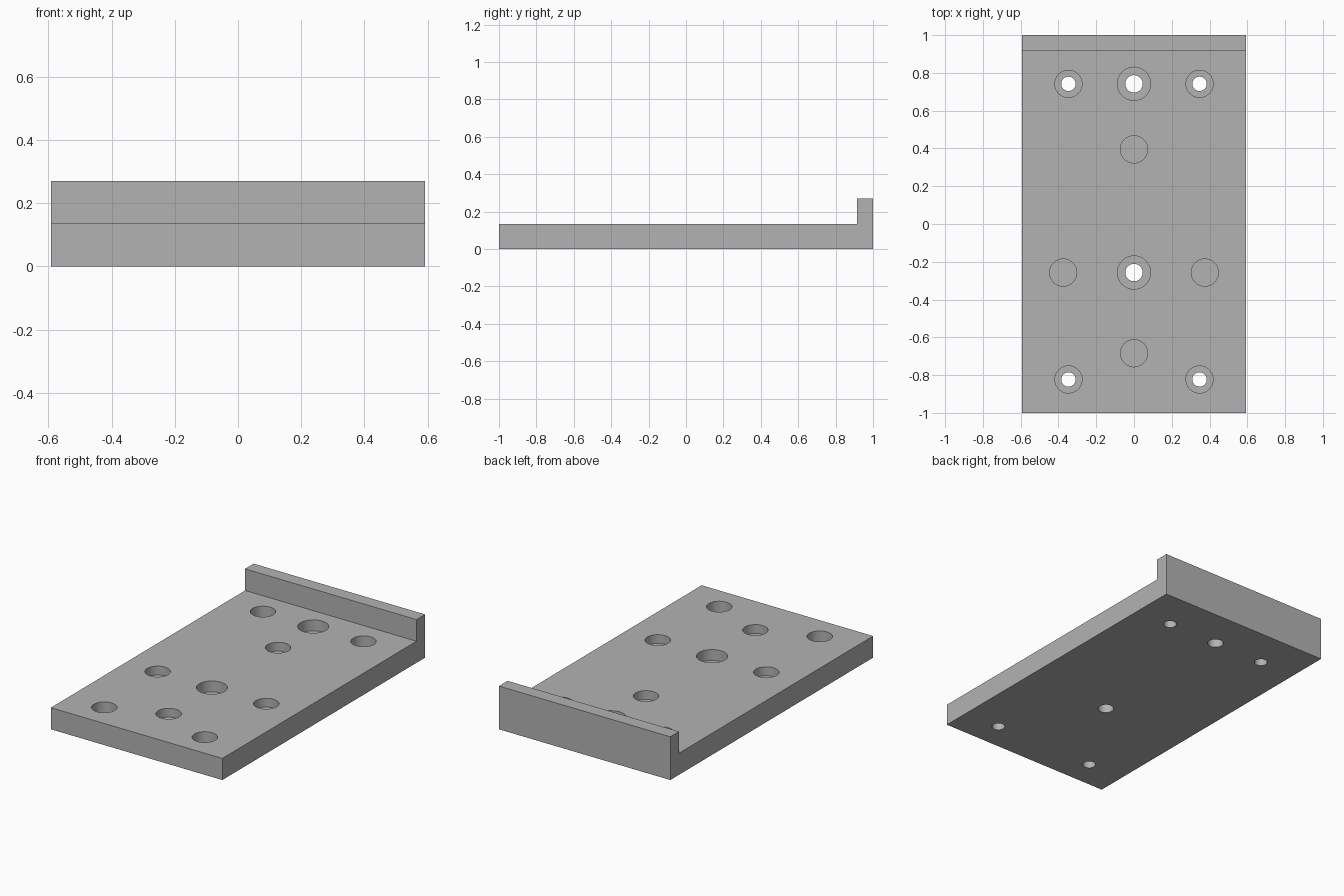
import bpy
import bmesh
from math import radians

cube = bpy.data.objects.get("Cube")
if cube:
    bpy.data.objects.remove(cube, do_unlink=True)

HALF_W, HALF_L = 0.592, 1.0
PLATE, LIP_TOP, LIP_Y = 0.135, 0.27, 0.915

grey = bpy.data.materials.new("plain grey")
grey.use_nodes = True
colour = (0.45, 0.45, 0.45, 1)
grey.diffuse_color = colour
grey.node_tree.nodes["Principled BSDF"].inputs["Base Color"].default_value = colour

# L-shaped side profile, extruded across the width
profile = [(-HALF_L, 0), (HALF_L, 0), (HALF_L, LIP_TOP),
           (LIP_Y, LIP_TOP), (LIP_Y, PLATE), (-HALF_L, PLATE)]
bm = bmesh.new()
side = bm.faces.new([bm.verts.new((-HALF_W, y, z)) for y, z in profile])
ext = bmesh.ops.extrude_face_region(bm, geom=[side])
moved = [v for v in ext["geom"] if isinstance(v, bmesh.types.BMVert)]
bmesh.ops.translate(bm, verts=moved, vec=(2 * HALF_W, 0, 0))
bmesh.ops.recalc_face_normals(bm, faces=bm.faces)
mesh = bpy.data.meshes.new("mounting_plate")
bm.to_mesh(mesh)
bm.free()
mesh.materials.append(grey)
plate = bpy.data.objects.new("mounting_plate", mesh)
bpy.context.collection.objects.link(plate)
bpy.context.view_layer.objects.active = plate


def drill(x, y, radius, depth):
    """Cut a round hole down from the plate's top face."""
    top, bottom = PLATE + 0.02, PLATE - depth
    bpy.ops.mesh.primitive_cylinder_add(
        vertices=48, radius=radius, depth=top - bottom,
        location=(x, y, (top + bottom) / 2))
    cutter = bpy.context.object
    cutter.hide_render = True
    cutter.data.materials.append(grey)
    bpy.context.view_layer.objects.active = plate
    cut = plate.modifiers.new("hole", "BOOLEAN")
    cut.operation = "DIFFERENCE"
    cut.solver = "EXACT"
    cut.object = cutter
    bpy.ops.object.modifier_apply(modifier=cut.name)
    bpy.data.objects.remove(cutter, do_unlink=True)


def counterbore(x, y, bore, depth, through):
    drill(x, y, bore, depth)
    drill(x, y, through, PLATE + 0.02)


# Small counterbored screw holes near the corners
for x in (-0.347, 0.347):
    for y in (-0.823, 0.742):
        counterbore(x, y, 0.072, 0.085, 0.038)

# Large counterbored holes on the centre line
for y in (-0.257, 0.742):
    counterbore(0, y, 0.088, 0.068, 0.046)

# Blind round pockets
for x, y in ((0, 0.395), (-0.375, -0.257), (0.375, -0.257), (0, -0.684)):
    drill(x, y, 0.072, 0.055)

# Smooth hole walls, sharp edges
bpy.ops.object.select_all(action="DESELECT")
plate.select_set(True)
bpy.context.view_layer.objects.active = plate
bpy.ops.object.shade_smooth_by_angle(angle=radians(30))
